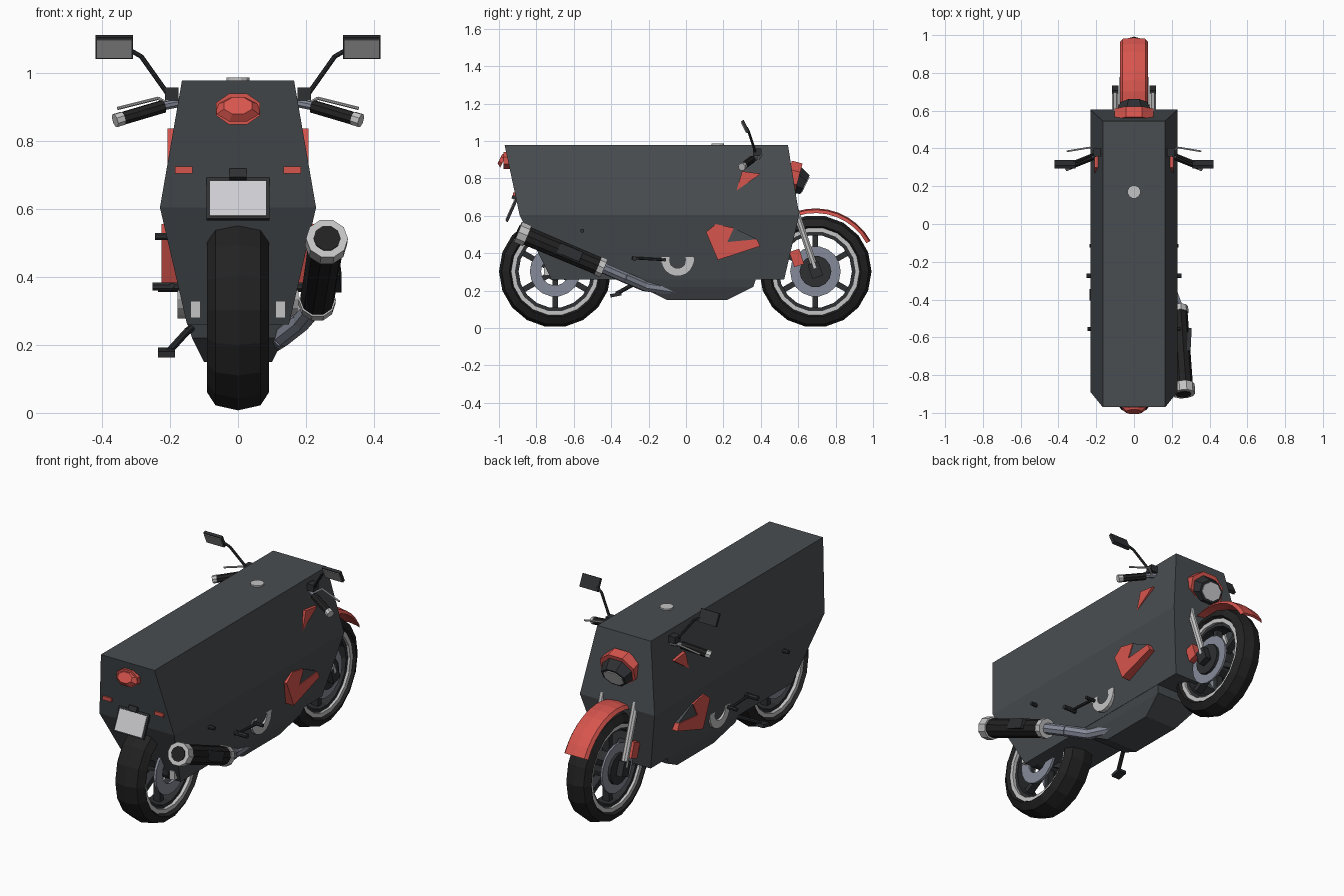
import bpy, bmesh, math
from mathutils import Vector, Matrix, Euler

cube = bpy.data.objects.get("Cube")
if cube:
    bpy.data.objects.remove(cube, do_unlink=True)


def material(name, r, g, b):
    m = bpy.data.materials.new(name)
    m.use_nodes = True
    m.diffuse_color = (r, g, b, 1)
    m.node_tree.nodes["Principled BSDF"].inputs["Base Color"].default_value = (r, g, b, 1)
    return m


BODY = material("body grey", .066, .075, .082)
RED = material("red paint", .68, .09, .075)
RUBBER = material("rubber black", .016, .016, .016)
DARK = material("dark plastic", .027, .029, .032)
CHROME = material("light metal", .55, .55, .55)
STEEL = material("steel", .24, .26, .32)
PLATE = material("plate white", .62, .62, .65)
GLASS = material("mirror glass", .3, .3, .3)


def finish(name, bm, mat):
    bmesh.ops.recalc_face_normals(bm, faces=bm.faces)
    me = bpy.data.meshes.new(name)
    bm.to_mesh(me)
    bm.free()
    me.materials.append(mat)
    ob = bpy.data.objects.new(name, me)
    bpy.context.scene.collection.objects.link(ob)
    return ob


def box(name, loc, size, mat, rot=(0, 0, 0)):
    bm = bmesh.new()
    m = Matrix.LocRotScale(Vector(loc), Euler(rot), Vector(size))
    bmesh.ops.create_cube(bm, size=1, matrix=m)
    return finish(name, bm, mat)


def tube(name, a, b, r1, mat, r2=None, seg=8, squash=1):
    """Straight tube or cone from a to b, optionally flattened."""
    a, b = Vector(a), Vector(b)
    d = b - a
    m = (Matrix.LocRotScale((a + b) / 2, d.to_track_quat('Z', 'Y'), Vector((1, squash, 1)))
         @ Matrix.Rotation(math.pi / seg, 4, 'Z'))
    bm = bmesh.new()
    bmesh.ops.create_cone(bm, cap_ends=True, segments=seg, radius1=r1,
                          radius2=r1 if r2 is None else r2, depth=d.length, matrix=m)
    return finish(name, bm, mat)


def path(name, pts, r, mat):
    for i in range(len(pts) - 1):
        tube(f"{name}_{i + 1}", pts[i], pts[i + 1], r, mat)


def skin(name, rings, mat, closed=False):
    """Skin a list of vertex loops; cap the ends unless the loops close up."""
    bm = bmesh.new()
    vs = [[bm.verts.new(p) for p in ring] for ring in rings]
    n = len(vs[0])
    for k in range(len(vs) if closed else len(vs) - 1):
        a, b = vs[k], vs[(k + 1) % len(vs)]
        for i in range(n):
            j = (i + 1) % n
            bm.faces.new((a[i], a[j], b[j], b[i]))
    if not closed:
        bm.faces.new(vs[0])
        bm.faces.new(vs[-1])
    return finish(name, bm, mat)


def stack(name, levels, mat):
    """Rectangular sections given as half width, back, front, height."""
    return skin(name, [[(-w, y0, z), (w, y0, z), (w, y1, z), (-w, y1, z)]
                       for w, y0, y1, z in levels], mat)


def prism(name, outline, x0, x1, mat):
    return skin(name, [[(x, y, z) for y, z in outline] for x in (x0, x1)], mat)


def sweep(name, profile, mat, y, z, start=0, end=360, seg=18):
    """Turn an (x, radius) profile around the x axis."""
    full = end - start == 360
    rings = []
    for i in range(seg if full else seg + 1):
        t = math.radians(start + (end - start) * i / seg)
        rings.append([(x, y + r * math.cos(t), z + r * math.sin(t)) for x, r in profile])
    return skin(name, rings, mat, full)


def ring(name, x0, x1, r0, r1, mat, y, z):
    return sweep(name, [(x0, r0), (x1, r0), (x1, r1), (x0, r1)], mat, y, z)


# Body shell and belly
stack("body_shell", [(.15, -.72, .525, .26), (.23, -.89, .605, .605), (.165, -.97, .545, .98)], BODY)
stack("belly", [(.1, -.1, .22, .15), (.135, -.24, .36, .22), (.15, -.26, .375, .265)], BODY)
tube("filler_cap", (0, .17, .97), (0, .17, .988), .035, CHROME, seg=12)

# Wheels
AXLE = .303
for name, y, w in (("rear", -.7, .092), ("front", .692, .074)):
    half = [(.65, .228), (1, .245), (.72, .285), (0, .3)]
    prof = [(w * x, r) for x, r in half] + [(-w * x, r) for x, r in half[2::-1]]
    sweep(name + "_tyre", prof, RUBBER, y, AXLE)
    ring(name + "_rim", -w * .8, w * .8, .212, .24, CHROME, y, AXLE)
    ring(name + "_inner_rim", -w * .6, w * .6, .195, .215, DARK, y, AXLE)
    tube(name + "_hub", (-w, y, AXLE), (w, y, AXLE), .05, DARK, seg=12)
    for i in range(6):
        t = math.radians(30 + 60 * i)
        box(f"{name}_spoke_{i + 1}", (0, y + .12 * math.cos(t), AXLE + .12 * math.sin(t)),
            (.04, .17, .03), DARK, (t, 0, 0))
    for s in (-1, 1):
        ring(name + "_brake_disc", s * w * .7, s * w * .85, .075, .135, STEEL, y, AXLE)

tube("front_hub_cover", (-.078, .692, AXLE), (.078, .692, AXLE), .085, DARK, seg=14)

# Front fender
sweep("front_fender", [(-.073, .312), (-.06, .33), (0, .337), (.06, .33), (.073, .312),
                       (.055, .318), (0, .325), (-.055, .318)], RED, .692, AXLE, 29, 118, 9)

# Head lamp
tube("lamp_backing", (0, .545, .815), (0, .602, .80), .112, RED, seg=8, squash=.8)
tube("lamp_shell", (0, .57, .80), (0, .636, .767), .108, DARK, .076, seg=8, squash=.8)
tube("lamp_lens", (0, .63, .77), (0, .640, .765), .062, PLATE, seg=8, squash=.8)

# Tail lamp and number plate
tube("tail_lamp", (0, -.94, .895), (0, -.975, .895), .07, RED, seg=8, squash=.7)
tube("tail_lamp_front", (0, -.975, .895), (0, -.995, .905), .068, RED, .045, seg=8, squash=.65)
tilt = (-.42, 0, 0)
box("plate_frame", (0, -.932, .63), (.186, .014, .132), DARK, tilt)
box("number_plate", (0, -.939, .631), (.166, .008, .112), PLATE, tilt)
box("plate_lamp", (0, -.912, .70), (.05, .035, .028), DARK, tilt)

# Paired parts
for s in (-1, 1):
    side = "right" if s < 0 else "left"

    def P(x, y, z):
        return (s * x, y, z)

    # Painted panels standing proud of the shell
    prism(side + "_upper_panel", [(.27, .735), (.30, .838), (.40, .825)], s * .15, s * .208, RED)
    prism(side + "_lower_panel", [(.107, .513), (.16, .556), (.257, .535), (.22, .46),
                                  (.38, .475), (.396, .438), (.17, .364)], s * .15, s * .225, RED)
    prism(side + "_panel_insert", [(.22, .46), (.257, .535), (.38, .475)], s * .15, s * .22, BODY)
    box(side + "_reflector", P(.16, -.917, .716), (.052, .014, .02), RED)

    # Fork
    tube(side + "_fork", P(.1, .575, .66), P(.1, .69, .32), .019, CHROME)
    box(side + "_fork_foot", P(.1, .692, .31), (.035, .06, .08), DARK, (.32, 0, 0))
    box(side + "_caliper", P(.088, .592, .375), (.035, .055, .085), RED, (.32, 0, 0))

    # Handlebar
    tube(side + "_bar", P(.14, .40, .92), P(.24, .35, .90), .013, STEEL)
    tube(side + "_grip", P(.22, .355, .903), P(.345, .305, .866), .02, RUBBER)
    tube(side + "_grip_end", P(.34, .307, .868), P(.362, .298, .861), .021, CHROME)
    box(side + "_switch_box", P(.195, .38, .94), (.04, .045, .038), DARK)
    path(side + "_lever", [P(.2, .385, .905), P(.235, .405, .927), P(.355, .385, .897)],
         .005, CHROME)

    # Mirror
    path(side + "_mirror_stem", [P(.2, .375, .93), P(.285, .335, 1.05), P(.32, .325, 1.07)],
         .007, DARK)
    box(side + "_mirror_shell", P(.365, .317, 1.078), (.11, .016, .07), DARK, (.45, 0, 0))
    box(side + "_mirror_glass", P(.365, .309, 1.073), (.104, .006, .06), GLASS, (.45, 0, 0))

    # Swing arm, engine cover and foot rests
    box(side + "_swing_arm", P(.125, -.6, .305), (.03, .32, .05), CHROME)
    ring(side + "_engine_cover", s * .14, s * .178, .045, .088, CHROME, -.045, .365)
    tube(side + "_foot_rest", P(.15, -.275, .372), P(.252, -.275, .372), .013, DARK)
    path(side + "_pedal", [P(.195, -.29, .375), P(.195, -.115, .365)], .008, DARK)
    tube(side + "_pedal_tip", P(.16, -.115, .365), P(.235, -.115, .365), .01, DARK)
    tube(side + "_passenger_rest", P(.18, -.555, .52), P(.245, -.555, .52), .011, DARK)

# Exhaust
tail, nose = Vector((.262, -.895, .512)), Vector((.232, -.445, .322))
tube("muffler", tail, nose, .053, RUBBER, .05, seg=10)
for name, a, b, r in (("tail", -.01, .10, .062), ("nose", .94, 1.01, .055)):
    tube("muffler_ring_" + name, tail.lerp(nose, a), tail.lerp(nose, b), r, CHROME, seg=10)
tube("muffler_outlet", tail.lerp(nose, -.018), tail.lerp(nose, .05), .04, RUBBER, seg=10)
box("heat_shield", (.292, -.62, .405), (.02, .13, .055), DARK, (-.4, 0, -.05))
path("exhaust_pipe", [nose, (.19, -.33, .272), (.13, -.22, .225), (.09, -.05, .2)], .03, STEEL)

# Side stand
path("side_stand", [(-.11, -.2, .27), (-.15, -.27, .24), (-.2, -.37, .185)], .011, DARK)
box("stand_foot", (-.21, -.375, .178), (.05, .06, .018), DARK, (.2, 0, 0))
